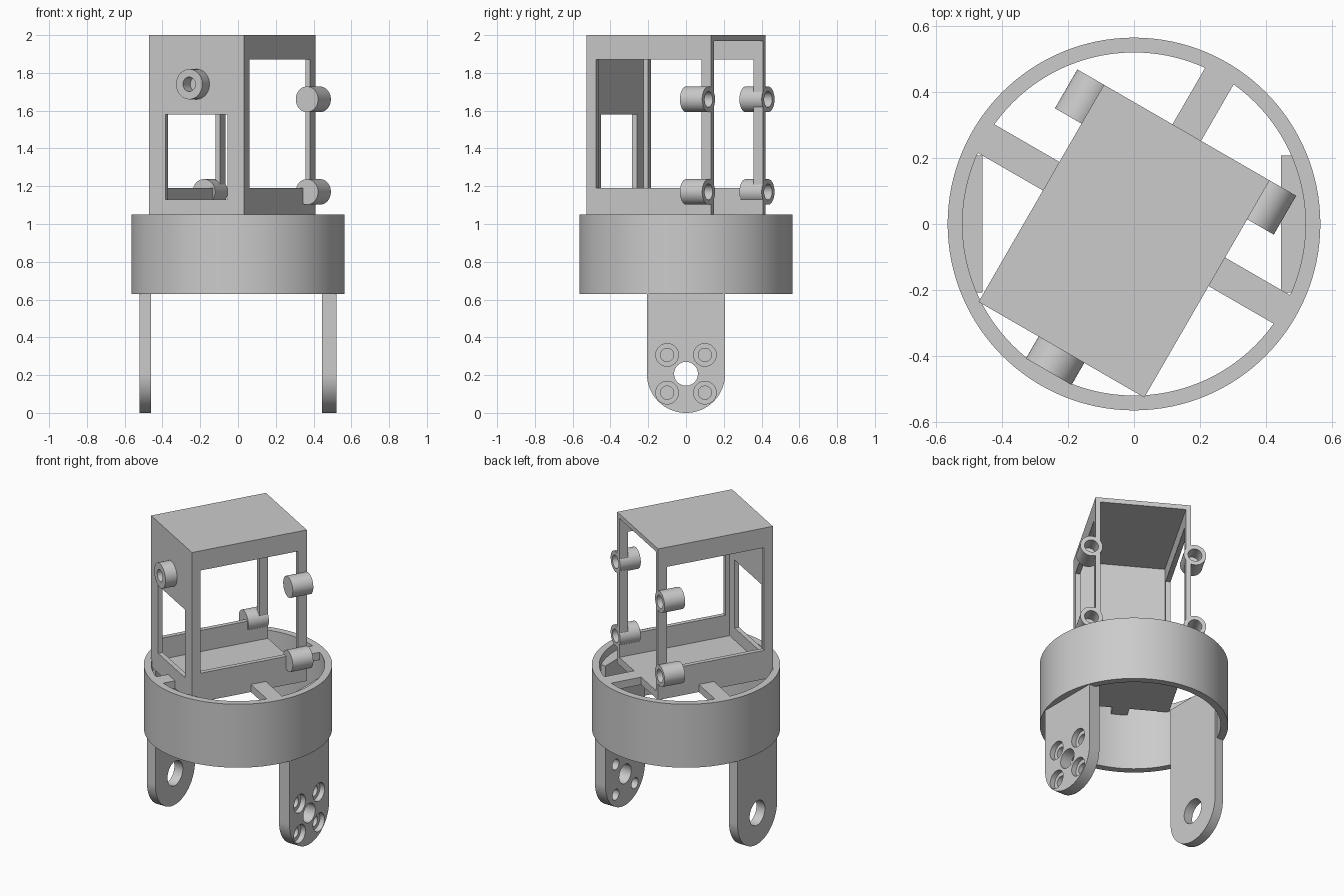
import bpy
import math
from mathutils import Matrix, Vector

cube = bpy.data.objects.get("Cube")
if cube:
    bpy.data.objects.remove(cube, do_unlink=True)

grey = bpy.data.materials.new("plain_grey")
grey.use_nodes = True
grey.diffuse_color = (0.6, 0.6, 0.6, 1)
grey.node_tree.nodes["Principled BSDF"].inputs["Base Color"].default_value = (0.6, 0.6, 0.6, 1)

# The tower, its bosses and the spokes share a frame turned about z
TURN = Matrix.Rotation(math.radians(-30), 4, "Z")
STILL = Matrix.Identity(4)


def finish(obj, name, frame):
    obj.name = name
    obj.data.transform(frame @ obj.matrix_world)
    obj.matrix_world = Matrix.Identity(4)
    obj.data.materials.clear()
    obj.data.materials.append(grey)
    return obj


def box(name, low, high, frame=STILL):
    low, high = Vector(low), Vector(high)
    bpy.ops.mesh.primitive_cube_add(size=1)
    obj = bpy.context.object
    obj.matrix_world = Matrix.Translation((low + high) / 2) @ Matrix.Diagonal((high - low).to_4d())
    return finish(obj, name, frame)


def rod(name, axis, start, length, radius, frame=STILL, sides=48):
    direction = Vector(axis)
    bpy.ops.mesh.primitive_cylinder_add(vertices=sides, radius=radius, depth=length)
    obj = bpy.context.object
    spin = direction.to_track_quat("Z", "Y").to_matrix().to_4x4()
    obj.matrix_world = Matrix.Translation(Vector(start) + direction * length / 2) @ spin
    return finish(obj, name, frame)


def combine(obj, tool, operation="DIFFERENCE"):
    mod = obj.modifiers.new("combine", "BOOLEAN")
    mod.operation = operation
    mod.solver = "EXACT"
    mod.object = tool
    bpy.context.view_layer.objects.active = obj
    bpy.ops.object.modifier_apply(modifier=mod.name)
    bpy.data.objects.remove(tool, do_unlink=True)


parts = []

# Base ring
ring = rod("base_ring", (0, 0, 1), (0, 0, 0.63), 0.42, 0.565, sides=128)
combine(ring, rod("cutter", (0, 0, 1), (0, 0, 0.5), 0.7, 0.52, sides=128))
parts.append(ring)

# Legs with rounded feet
LEG_R, PIVOT = 0.207, 0.207


def leg(name, x0, x1, hole):
    obj = box(name, (x0, -LEG_R, PIVOT), (x1, LEG_R, 1.0))
    foot = rod("foot", (1, 0, 0), (x0, 0, PIVOT), x1 - x0, LEG_R, sides=96)
    combine(obj, foot, "UNION")
    combine(obj, rod("cutter", (1, 0, 0), (x0 - 0.1, 0, PIVOT), 0.3, hole))
    parts.append(obj)
    return obj


leg("right_leg", -0.522, -0.46, 0.08)
left_leg = leg("left_leg", 0.445, 0.522, 0.063)

# Counterbored screw holes around the left pivot
for y in (-0.1, 0.1):
    for z in (-0.1, 0.1):
        combine(left_leg, rod("cutter", (1, 0, 0), (0.4, y, PIVOT + z), 0.2, 0.035))
        combine(left_leg, rod("cutter", (1, 0, 0), (0.488, y, PIVOT + z), 0.1, 0.06))

# Tower: hollow, open at the back, with side and front windows
HALF, FRONT, BACK, WALL = 0.29, -0.44, 0.32, 0.03
tower = box("tower", (-HALF, FRONT, 1.0), (HALF, BACK, 2.0), TURN)
cuts = [
    ((-HALF + WALL, FRONT + WALL, 1.05), (HALF - WALL, BACK + 0.2, 2.0 - WALL)),
    ((-0.5, -0.382, 1.19), (0.5, 0.262, 1.87)),
    ((-0.19, -0.6, 1.13), (0.19, -0.3, 1.58)),
]
for low, high in cuts:
    combine(tower, box("cutter", low, high, TURN))
parts.append(tower)

# Rear bosses, drilled from the back
for side, label in ((-1, "right"), (1, "left")):
    for z, level in ((1.17, "lower"), (1.66, "upper")):
        x = side * 0.315
        boss = rod(f"{level}_{label}_boss", (0, 1, 0), (x, 0.184, z), BACK - 0.184, 0.068, TURN)
        for target in (boss, tower):
            combine(target, rod("cutter", (0, 1, 0), (x, 0.22, z), 0.2, 0.042, TURN))
        parts.append(boss)

# Front boss
front_boss = rod("front_boss", (0, -1, 0), (0, FRONT + 0.01, 1.74), 0.087, 0.08, TURN)
combine(front_boss, rod("cutter", (0, -1, 0), (0, FRONT, 1.74), 0.2, 0.038, TURN))
parts.append(front_boss)

# Spokes joining the tower to the ring
REACH = 0.53
spokes = {
    "right_spoke": ((-REACH, -0.05), (-HALF, 0.05)),
    "left_spoke": ((HALF, -0.05), (REACH, 0.05)),
    "front_spoke": ((-0.05, -REACH), (0.05, FRONT)),
    "back_spoke": ((-0.05, BACK), (0.05, REACH)),
}
for name, (low, high) in spokes.items():
    parts.append(box(name, (*low, 1.0), (*high, 1.05), TURN))

# Smooth the round surfaces, keep the edges crisp
bpy.ops.object.select_all(action="DESELECT")
for obj in parts:
    obj.select_set(True)
bpy.context.view_layer.objects.active = tower
bpy.ops.object.shade_smooth_by_angle(angle=math.radians(30))
